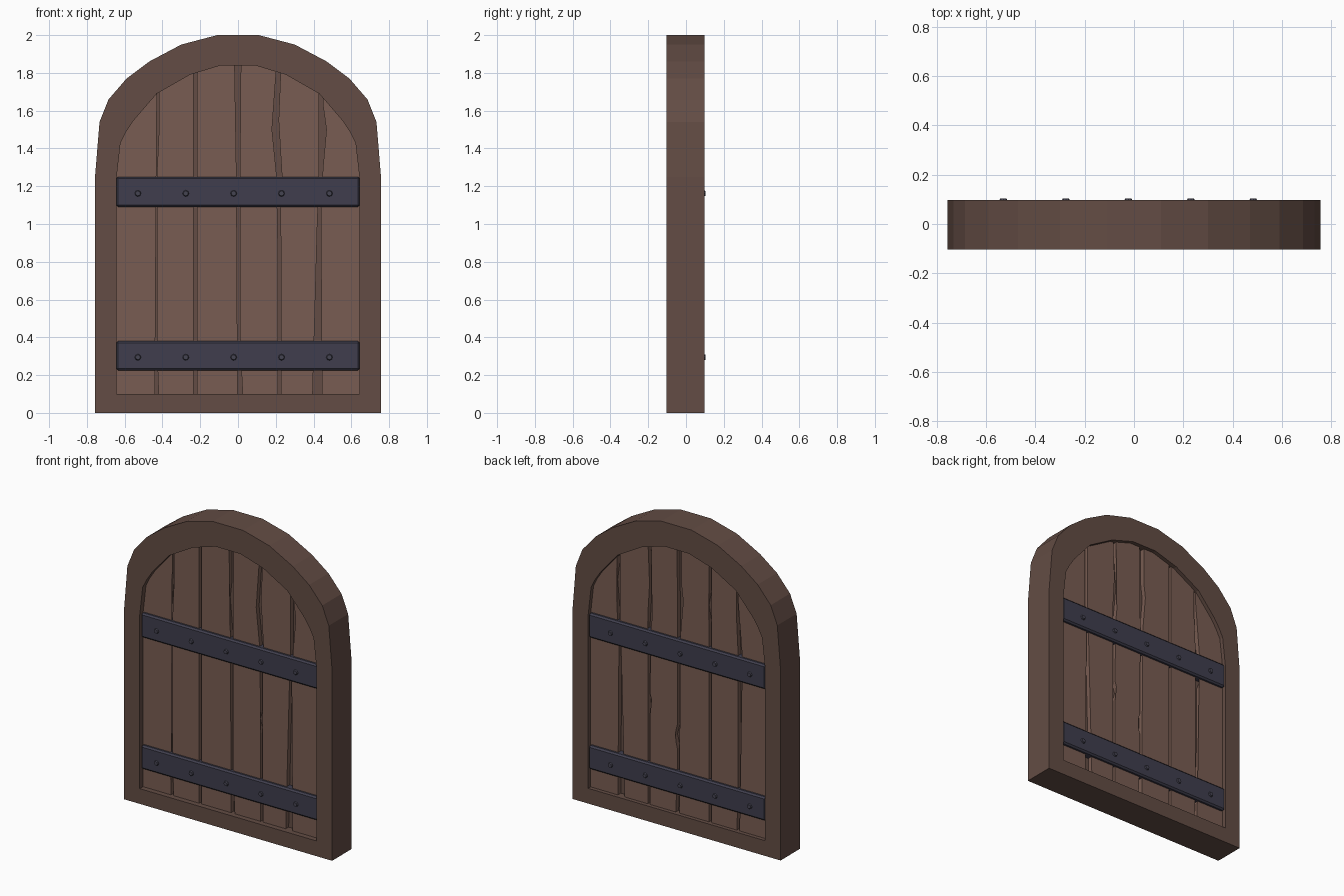
import bpy, bmesh, math

if "Cube" in bpy.data.objects:
    bpy.data.objects.remove(bpy.data.objects["Cube"])

def material(name, rgb):
    m = bpy.data.materials.new(name)
    m.diffuse_color = (*rgb, 1)
    m.use_nodes = True
    m.node_tree.nodes["Principled BSDF"].inputs["Base Color"].default_value = m.diffuse_color
    return m

FRAME = material("dark_wood", (0.125, 0.073, 0.058))
PLANK = material("plank_wood", (0.19, 0.108, 0.084))
IRON = material("iron", (0.05, 0.048, 0.075))
RIVET = material("rivet_iron", (0.06, 0.058, 0.085))
MID = 0.002   # the door leaf sits slightly behind the frame centre

def finish(name, bm, mat):
    bmesh.ops.recalc_face_normals(bm, faces=bm.faces)
    me = bpy.data.meshes.new(name)
    bm.to_mesh(me)
    bm.free()
    me.materials.append(mat)
    ob = bpy.data.objects.new(name, me)
    bpy.context.collection.objects.link(ob)
    return ob

def slab(name, pts, y0, y1, mat):
    """Extrude an outline in the xz plane from y0 to y1."""
    bm = bmesh.new()
    a = [bm.verts.new((x, y0, z)) for x, z in pts]
    b = [bm.verts.new((x, y1, z)) for x, z in pts]
    n = len(pts)
    bm.faces.new(a)
    bm.faces.new(b[::-1])
    for i in range(n):
        j = (i + 1) % n
        bm.faces.new((a[i], b[i], b[j], a[j]))
    bmesh.ops.triangulate(bm, faces=[f for f in bm.faces if len(f.verts) > 4])
    return finish(name, bm, mat)

def both_sides(half):
    return half + [(-x, z) for x, z in reversed(half)]

# Arched frame: matching outer and inner loops
outer = [(.757, 0), (.757, 1.25), (.733, 1.54), (.685, 1.66),
         (.59, 1.77), (.47, 1.86), (.30, 1.95), (.11, 2.0)]
inner = [(.643, .1), (.643, 1.245), (.622, 1.43), (.594, 1.485),
         (.555, 1.545), (.43, 1.69), (.255, 1.79), (.09, 1.84)]
bm = bmesh.new()
loops = [[bm.verts.new((x, y, z)) for x, z in both_sides(h)]
         for h, y in ((outer, -.103), (outer, .098), (inner, .098), (inner, -.103))]
n = len(loops[0])
for k in range(4):
    p, q = loops[k], loops[(k + 1) % 4]
    for i in range(n):
        j = (i + 1) % n
        bm.faces.new((p[i], p[j], q[j], q[i]))
finish("frame", bm, FRAME)

# Core board seen through the gaps
slab("core_board", both_sides([(x + .005, z) for x, z in inner]),
     MID - .04, MID + .04, FRAME)

# Planks with worn edges: (left, right) side of each gap from bottom to top
def arch(x):
    x = abs(x)
    if x <= inner[-1][0]:
        return inner[-1][1]
    for (xa, za), (xb, zb) in zip(inner[1:], inner[2:]):
        if xb <= x <= xa and xa > xb:
            return za + (zb - za) * (xa - x) / (xa - xb)
    return inner[1][1]

gaps = [
    ([(-.44, .09), (-.46, .6), (-.46, 1.03), (-.49, 1.1), (-.46, 1.25), (-.43, 1.6), (-.43, 2)],
     [(-.42, .09), (-.43, .35), (-.43, 1.25), (-.418, 1.5), (-.418, 2)]),
    ([(-.235, .09), (-.235, 2)],
     [(-.218, .09), (-.218, 1.4), (-.198, 1.51), (-.218, 1.62), (-.218, 2)]),
    ([(-.002, .09), (-.008, 1.25), (-.03, 1.5), (-.018, 1.6), (-.018, 2)],
     [(.025, .09), (.012, .35), (.012, .52), (.032, .6), (.012, .68), (.01, 1.25), (.015, 2)]),
    ([(.212, .09), (.212, .68), (.19, .76), (.212, .83), (.205, 1.25), (.18, 1.5), (.203, 1.75), (.203, 2)],
     [(.228, .09), (.226, 1.1), (.233, 1.25), (.215, 1.55), (.226, 2)]),
    ([(.395, .09), (.42, 1.0), (.43, 1.25), (.43, 2)],
     [(.445, .09), (.438, 1.1), (.45, 1.3), (.468, 1.5), (.45, 1.63), (.45, 2)]),
]

def trim(edge):
    body = [p for p in edge if p[1] < 1.68]
    x = edge[-1][0]
    return body + [(x, arch(x) + .015)]

lefts = [[(-.65, .09), (-.65, 1.245)]] + [trim(g[1]) for g in gaps]
rights = [trim(g[0]) for g in gaps] + [[(.65, .09), (.65, 1.245)]]
crown = sorted((x, z + .015) for x, z in both_sides(inner[2:]))
for i, (l, r) in enumerate(zip(lefts, rights)):
    top = [p for p in crown if l[-1][0] + .004 < p[0] < r[-1][0] - .004]
    slab(f"plank_{i + 1}", l + top + r[::-1], MID - .07, MID + .07, PLANK)

# Iron bands, bevelled, with rivets front and back
for name, z0, z1 in (("lower", .225, .38), ("upper", 1.09, 1.25)):
    band = slab(f"{name}_band", [(-.645, z0), (.645, z0), (.645, z1), (-.645, z1)],
                MID - .092, MID + .092, IRON)
    bev = band.modifiers.new("bevel", 'BEVEL')
    bev.width = .01
    bev.segments = 1
    for side, s in (("front", -1), ("back", 1)):
        for i in range(5):
            bm = bmesh.new()
            bmesh.ops.create_cone(bm, cap_ends=True, segments=8,
                                  radius1=.019, radius2=.013, depth=.014)
            ob = finish(f"{name}_{side}_rivet_{i + 1}", bm, RIVET)
            ob.location = (-.53 + i * .2535, MID + s * .094, (z0 + z1) / 2 - .008)
            ob.rotation_euler = (-s * math.pi / 2, 0, 0)
